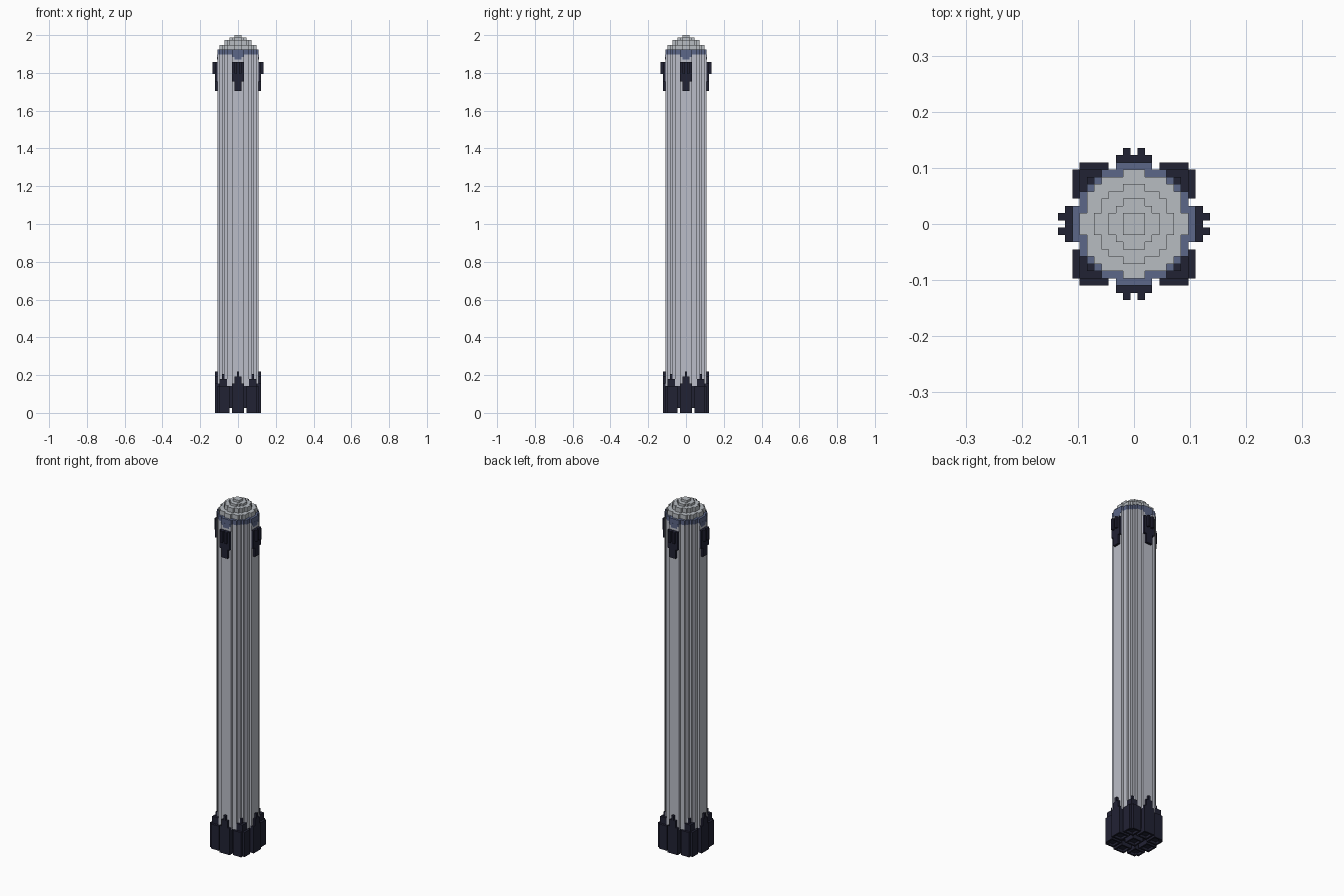
import bpy, bmesh, math
from mathutils import Matrix

if "Cube" in bpy.data.objects:
    bpy.data.objects.remove(bpy.data.objects["Cube"], do_unlink=True)

V = 2 / 155  # size of one block


def material(name, srgb):
    lin = [((c / 255 + 0.055) / 1.055) ** 2.4 for c in srgb] + [1.0]
    m = bpy.data.materials.new(name)
    m.use_nodes = True
    m.diffuse_color = lin
    m.node_tree.nodes["Principled BSDF"].inputs["Base Color"].default_value = lin
    return m


HULL = material("pale hull grey", (187, 190, 200))
NOSE = material("nose grey", (183, 188, 193))
BLUE = material("slate blue", (92, 103, 136))
DARK = material("dark navy", (33, 34, 52))


def disc(r2):
    """Stepped outline of a disc of square blocks with squared radius r2."""
    R = math.isqrt(r2)
    right = []
    for y in range(-R, R + 1):
        w = math.isqrt(r2 - y * y) + 0.5
        if right and right[-1][0] == w:
            right[-1] = (w, y + 0.5)
        else:
            right += [(w, y - 0.5), (w, y + 0.5)]
    return right + [(-x, y) for x, y in reversed(right)]


def rect(cx, cy, wx, wy):
    return [(cx + sx * wx / 2, cy + sy * wy / 2)
            for sx, sy in ((-1, -1), (1, -1), (1, 1), (-1, 1))]


def build(name, layers, mat, turn=0, recess=False):
    """Stack of prisms, each given as (outline, bottom, top) in blocks."""
    bm = bmesh.new()
    for i, (outline, z0, z1) in enumerate(layers):
        face = bm.faces.new([bm.verts.new((x, y, z0)) for x, y in outline])
        ext = bmesh.ops.extrude_face_region(bm, geom=[face], use_keep_orig=True)
        for v in ext["geom"]:
            if isinstance(v, bmesh.types.BMVert):
                v.co.z = z1
        if recess and i == 0:  # hollow nozzle mouth
            bmesh.ops.inset_region(bm, faces=[face], thickness=1)
            for v in face.verts:
                v.co.z += 0.01
            hole = bmesh.ops.extrude_discrete_faces(bm, faces=[face])["faces"][0]
            for v in hole.verts:
                v.co.z += 1
    bmesh.ops.recalc_face_normals(bm, faces=bm.faces)
    bmesh.ops.transform(bm, verts=bm.verts,
                        matrix=Matrix.Rotation(turn, 4, "Z") @ Matrix.Scale(V, 4))
    me = bpy.data.meshes.new(name)
    bm.to_mesh(me)
    bm.free()
    me.materials.append(mat)
    ob = bpy.data.objects.new(name, me)
    bpy.context.collection.objects.link(ob)
    return ob


# Main column, from the dark foot to the stepped nose
build("base_core", [(disc(70), 2, 11)], DARK)
build("body", [(disc(70), 11, 147)], HULL)
build("collar", [(disc(70), 147, 149)], BLUE)
build("nose_dome", [(disc(52), 149, 151), (disc(27), 151, 153),
                    (disc(10), 153, 154), (disc(2), 154, 155)], NOSE)
build("centre_nozzle", [(rect(0, 0, 5, 5), 0, 3)], DARK, recess=True)

# Parts repeated on the four sides
corner = [(3.5, -8.5), (7.5, -8.5), (7.5, -7.5), (8.5, -7.5), (8.5, -3.5), (3.5, -3.5)]
for i, side in enumerate(("front", "left", "back", "right")):
    a = i * math.pi / 2
    # Side booster with a stepped tip against the hull
    build(side + "_booster", [(rect(0, -7, 5, 5), 0, 12),
                              (rect(0, -8.5, 3, 2), 12, 15),
                              (rect(0, -8.5, 1, 2), 15, 17)], DARK, a, True)
    # Corner booster with a stepped cone
    build(side + "_corner_booster", [(corner, 0, 11), (rect(6, -6, 3, 3), 11, 14),
                                     (rect(6, -6, 1, 1), 14, 16)], DARK, a, True)
    # Steering fin: wide plate, narrow tail and two prongs
    build(side + "_fin", [(rect(0, -9, 5, 1), 136, 144),
                          (rect(0, -9, 3, 1), 132, 136),
                          (rect(-1, -10, 1, 1), 139, 144),
                          (rect(1, -10, 1, 1), 139, 144)], DARK, a)
    # Pointed trim hanging from the collar
    build(side + "_collar_trim", [(rect(0, -8.5, 5, 0.1), 146, 147),
                                  (rect(0, -8.5, 3, 0.1), 145, 146)], BLUE, a)
